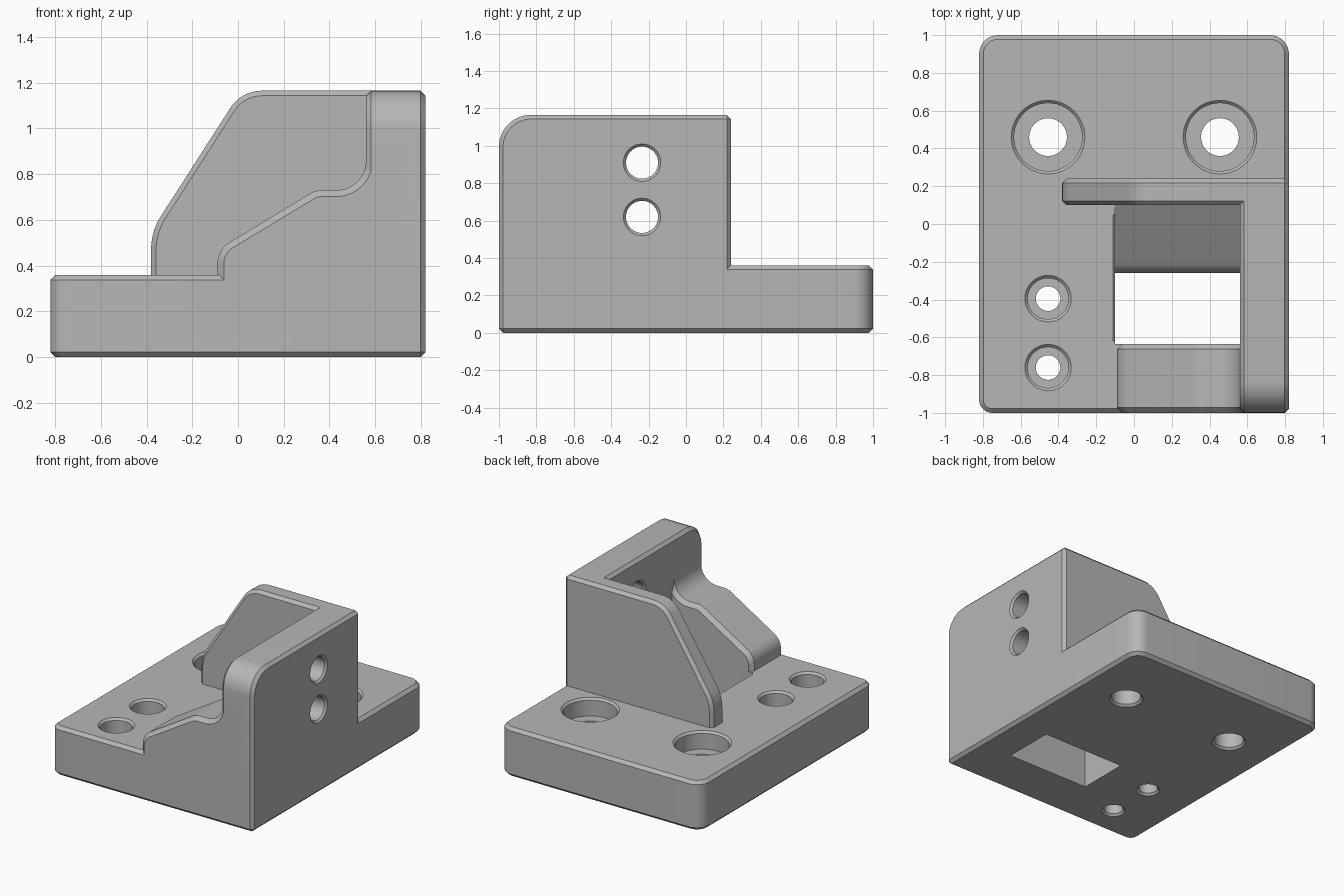
import bpy, bmesh, math
from mathutils import Vector

cube = bpy.data.objects.get("Cube")
if cube:
    bpy.data.objects.remove(cube, do_unlink=True)

grey = bpy.data.materials.new("plain_grey")
grey.use_nodes = True
grey.diffuse_color = (0.47, 0.47, 0.47, 1)
grey.node_tree.nodes["Principled BSDF"].inputs["Base Color"].default_value = grey.diffuse_color


def rounded(corners, steps=10):
    """Outline from (a, b, radius) corners, with arcs where the radius is set."""
    out = []
    for i, (a, b, r) in enumerate(corners):
        p = Vector((a, b))
        if r == 0:
            out.append(p)
            continue
        u = (Vector(corners[i - 1][:2]) - p).normalized()
        v = (Vector(corners[(i + 1) % len(corners)][:2]) - p).normalized()
        half = u.angle(v) / 2
        centre = p + (u + v).normalized() * (r / math.sin(half))
        start = p + u * (r / math.tan(half)) - centre
        end = p + v * (r / math.tan(half)) - centre
        sweep = math.pi - 2 * half
        for k in range(steps + 1):
            t = k / steps
            out.append(centre + (start * math.sin((1 - t) * sweep)
                                 + end * math.sin(t * sweep)) / math.sin(sweep))
    return out


def place(axis, a, b, t):
    return {"x": (t, a, b), "y": (a, t, b), "z": (a, b, t)}[axis]


def finish(name, bm):
    bmesh.ops.recalc_face_normals(bm, faces=bm.faces)
    mesh = bpy.data.meshes.new(name)
    bm.to_mesh(mesh)
    bm.free()
    ob = bpy.data.objects.new(name, mesh)
    bpy.context.collection.objects.link(ob)
    mesh.materials.append(grey)
    return ob


def rings_to_object(name, rings):
    """Skin a stack of closed rings and cap both ends."""
    bm = bmesh.new()
    loops = [[bm.verts.new(p) for p in ring] for ring in rings]
    for lo, hi in zip(loops, loops[1:]):
        for i in range(len(lo)):
            bm.faces.new((lo[i - 1], lo[i], hi[i], hi[i - 1]))
    bm.faces.new(loops[0])
    bm.faces.new(loops[-1])
    return finish(name, bm)


def apply(ob, mod):
    bpy.context.view_layer.objects.active = ob
    bpy.ops.object.modifier_apply(modifier=mod.name)


def prism(name, axis, corners, lo, hi, chamfer=0.0):
    outline = rounded(corners)
    ob = rings_to_object(name, [[place(axis, p.x, p.y, t) for p in outline] for t in (lo, hi)])
    if chamfer:
        mod = ob.modifiers.new("chamfer", "BEVEL")
        mod.width, mod.segments = chamfer, 1
        mod.limit_method, mod.angle_limit = "ANGLE", math.radians(40)
        apply(ob, mod)
    return ob


def bore(name, axis, a, b, profile, sides=48):
    """Stepped round cutter from (radius, position along axis) pairs."""
    turn = [2 * math.pi * i / sides for i in range(sides)]
    return rings_to_object(name, [
        [place(axis, a + r * math.cos(q), b + r * math.sin(q), t) for q in turn]
        for r, t in profile])


def combine(ob, other, operation):
    mod = ob.modifiers.new("combine", "BOOLEAN")
    mod.operation, mod.solver, mod.object = operation, "EXACT", other
    apply(ob, mod)
    bpy.data.objects.remove(other, do_unlink=True)


# Base slab with three rounded corners
body = prism("mounting_bracket", "z", [
    (-0.82, -1, 0.07), (0.82, -1, 0), (0.82, 1, 0.1), (-0.82, 1, 0.1)], 0, 0.36, 0.022)

# Pocket with a sloped back floor, and the chamfer on its left rim
combine(body, prism("pocket", "x", [
    (-0.635, -0.1, 0), (-0.635, 0.6, 0), (0.1, 0.6, 0), (0.1, 0.36, 0),
    (-0.26, 0.14, 0.1), (-0.26, -0.1, 0)], -0.1, 0.56), "DIFFERENCE")
combine(body, prism("pocket_rim", "y", [
    (-0.13, 0.38, 0), (0, 0.38, 0), (0, 0.34, 0), (-0.09, 0.34, 0)], -0.62, 0.05), "DIFFERENCE")

# Upright side wall
combine(body, prism("side_wall", "x", [
    (-1, 0, 0), (-1, 1.165, 0.17), (0.2, 1.165, 0), (0.2, 0, 0)], 0.56, 0.82, 0.022), "UNION")

# Tapered back plate
combine(body, prism("back_plate", "y", [
    (-0.38, 0.1, 0), (-0.38, 0.55, 0.27), (0.015, 1.165, 0.165),
    (0.82, 1.165, 0), (0.82, 0.1, 0)], 0.1, 0.24, 0.022), "UNION")

# Sloped front rib
combine(body, prism("front_rib", "y", [
    (-0.09, 0.1, 0), (-0.09, 0.47, 0.11), (0.34, 0.73, 0.1), (0.56, 0.73, 0.13),
    (0.56, 0.89, 0), (0.7, 0.89, 0), (0.7, 0.1, 0)], -1, -0.635, 0.028), "UNION")

# Counterbored screw holes in the base
for x, y, r, wide, floor in ((-0.455, 0.46, 0.1, 0.18, 0.23), (0.455, 0.46, 0.1, 0.18, 0.23),
                             (-0.455, -0.395, 0.065, 0.108, 0.2),
                             (-0.455, -0.76, 0.065, 0.108, 0.2)):
    combine(body, bore("screw_hole", "z", x, y, [
        (r + 0.025, -0.01), (r, 0.015), (r, floor), (wide, floor),
        (wide, 0.345), (wide + 0.025, 0.37)]), "DIFFERENCE")

# Cross holes through the side wall
for z in (0.91, 0.62):
    combine(body, bore("cross_hole", "x", -0.235, z, [
        (0.11, 0.55), (0.086, 0.574), (0.086, 0.806), (0.11, 0.83)]), "DIFFERENCE")

# Smooth fillets, crisp chamfers
bpy.ops.object.select_all(action="DESELECT")
body.select_set(True)
bpy.context.view_layer.objects.active = body
bpy.ops.object.shade_smooth_by_angle(angle=math.radians(25))
